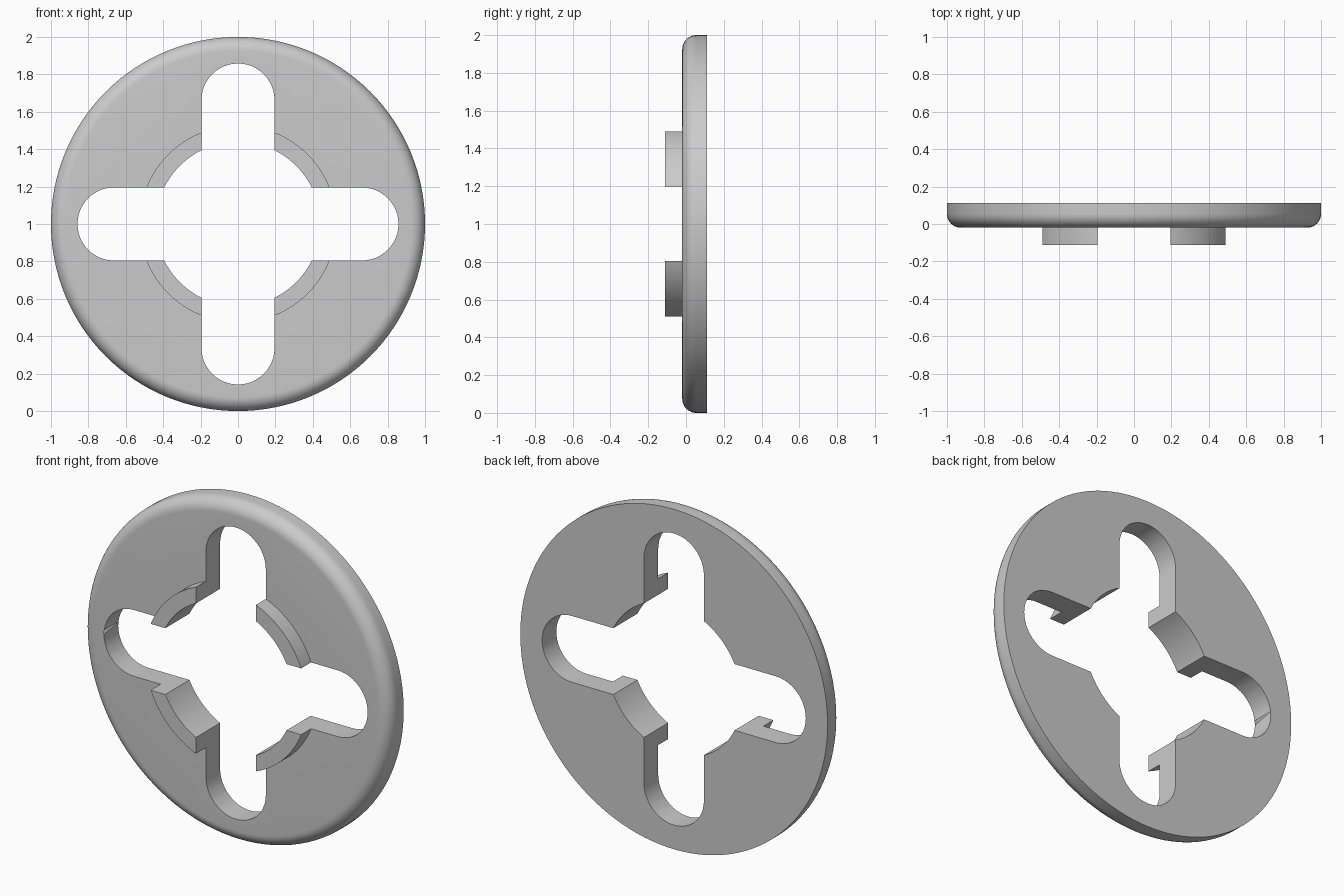
import bpy, bmesh
from math import sin, cos, pi

cube = bpy.data.objects.get("Cube")
if cube:
    bpy.data.objects.remove(cube, do_unlink=True)

SEGMENTS = 128
BACK, FACE, FRONT = 0.112, -0.02, -0.112    # depths along y
BORE, COLLAR, RIM = 0.44, 0.527, 1.0        # radii
FILLET = 0.075
SLOT_HALF, SLOT_END = 0.195, 0.663

grey = bpy.data.materials.new("light_grey")
grey.use_nodes = True
grey.diffuse_color = (0.6, 0.6, 0.6, 1)
grey.node_tree.nodes["Principled BSDF"].inputs["Base Color"].default_value = (0.6, 0.6, 0.6, 1)


def add_object(name, bm):
    bmesh.ops.recalc_face_normals(bm, faces=bm.faces)
    mesh = bpy.data.meshes.new(name)
    bm.to_mesh(mesh)
    bm.free()
    mesh.materials.append(grey)
    obj = bpy.data.objects.new(name, mesh)
    bpy.context.collection.objects.link(obj)
    obj.location.z = RIM
    return obj


def lathe(name, profile):
    """Revolve a closed (radius, depth) profile about the y axis."""
    bm = bmesh.new()
    rings = []
    for i in range(SEGMENTS):
        a = 2 * pi * i / SEGMENTS
        rings.append([bm.verts.new((r * cos(a), y, r * sin(a))) for r, y in profile])
    n = len(profile)
    for i in range(SEGMENTS):
        here, there = rings[i], rings[(i + 1) % SEGMENTS]
        for j in range(n):
            k = (j + 1) % n
            bm.faces.new((here[j], here[k], there[k], there[j]))
    return add_object(name, bm)


def slot_cutter(name, upright):
    """Long round-ended prism running through the centre."""
    steps = 24
    outline = []
    for side in (1, -1):
        for i in range(steps + 1):
            a = -pi / 2 + pi * i / steps
            u = side * (SLOT_END + SLOT_HALF * cos(a))
            v = side * SLOT_HALF * sin(a)
            outline.append((-v, u) if upright else (u, v))
    bm = bmesh.new()
    base = bm.faces.new([bm.verts.new((x, -0.5, z)) for x, z in outline])
    grown = bmesh.ops.extrude_face_region(bm, geom=[base])["geom"]
    bmesh.ops.translate(bm, vec=(0, 1, 0),
                        verts=[v for v in grown if isinstance(v, bmesh.types.BMVert)])
    cutter = add_object(name, bm)
    cutter.hide_render = True
    return cutter


# Disc with rounded front rim and raised collar around the bore
profile = [(BORE, BACK), (BORE, FRONT), (COLLAR, FRONT), (COLLAR, FACE)]
for i in range(11):
    a = pi / 2 * i / 10
    profile.append((RIM - FILLET + FILLET * sin(a), FACE + FILLET - FILLET * cos(a)))
profile.append((RIM, BACK))
disc = lathe("slotted_disc", profile)
bpy.context.view_layer.objects.active = disc

# Crossed slots, which also split the collar into four segments
for name, upright in (("level_slot_cutter", False), ("upright_slot_cutter", True)):
    cutter = slot_cutter(name, upright)
    cut = disc.modifiers.new(name, "BOOLEAN")
    cut.operation = "DIFFERENCE"
    cut.solver = "EXACT"
    cut.object = cutter
    bpy.ops.object.modifier_apply(modifier=cut.name)
    bpy.data.objects.remove(cutter, do_unlink=True)

# Smooth curved walls, crisp edges
bpy.ops.object.select_all(action="DESELECT")
disc.select_set(True)
bpy.ops.object.shade_smooth_by_angle(angle=pi / 6)
